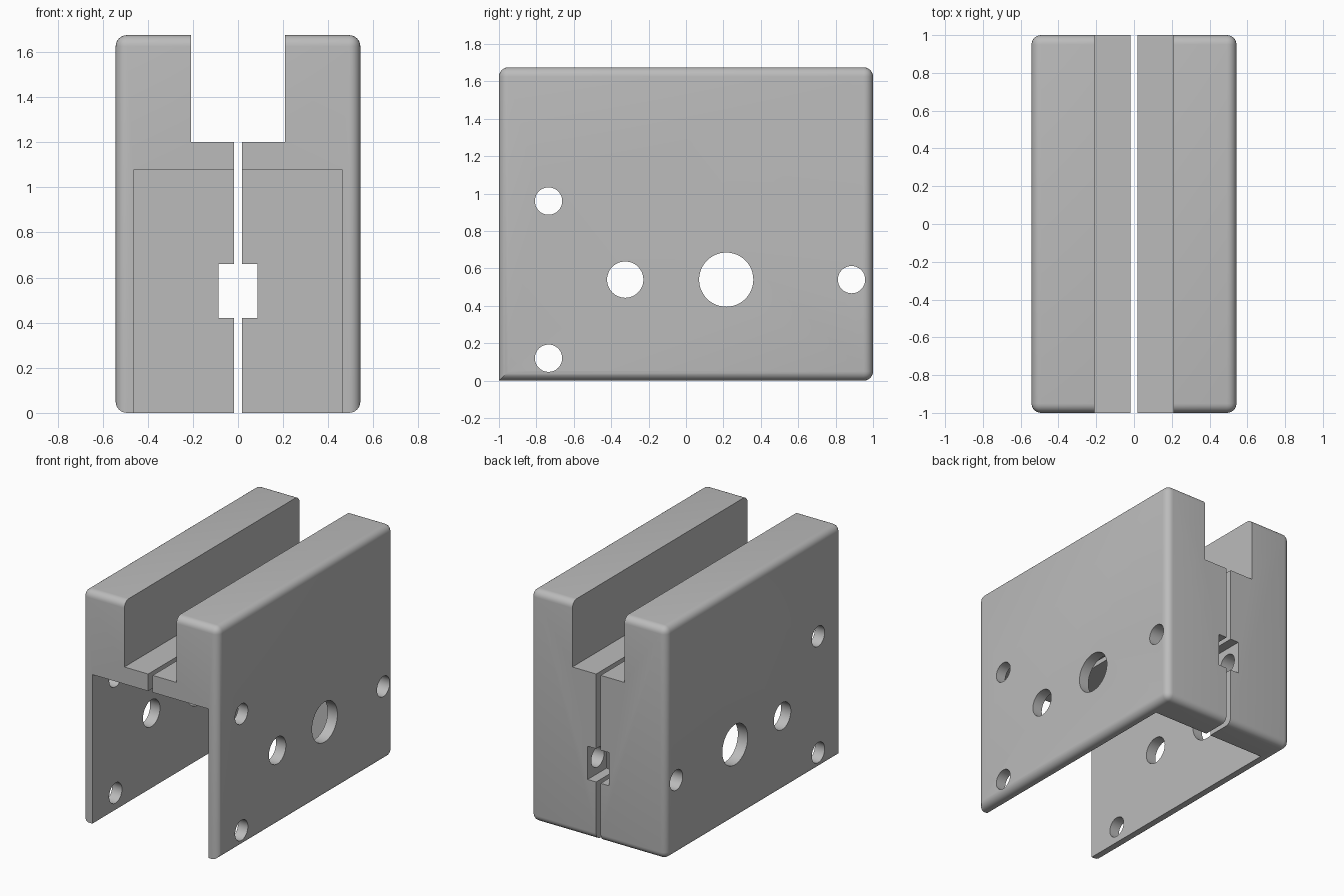
import bpy, bmesh, math
from mathutils import Matrix, Vector

if "Cube" in bpy.data.objects:
    bpy.data.objects.remove(bpy.data.objects["Cube"])

WIDTH, LENGTH, HEIGHT = 1.085, 2.0, 1.675
FILLET = 0.05

grey = bpy.data.materials.new("plain grey")
grey.use_nodes = True
colour = (0.5, 0.5, 0.5, 1)
grey.diffuse_color = colour
grey.node_tree.nodes["Principled BSDF"].inputs["Base Color"].default_value = colour


def make_object(name, bm):
    mesh = bpy.data.meshes.new(name)
    bmesh.ops.recalc_face_normals(bm, faces=bm.faces)
    bm.to_mesh(mesh)
    bm.free()
    mesh.materials.append(grey)
    obj = bpy.data.objects.new(name, mesh)
    bpy.context.collection.objects.link(obj)
    return obj


def box_mesh(low, high):
    low, high = Vector(low), Vector(high)
    bm = bmesh.new()
    place = Matrix.Translation((low + high) / 2) @ Matrix.Diagonal((high - low).to_4d())
    bmesh.ops.create_cube(bm, size=1, matrix=place)
    return bm


def cylinder_mesh(y, z, radius):
    bm = bmesh.new()
    place = Matrix.Translation((0, y, z)) @ Matrix.Rotation(math.pi / 2, 4, "Y")
    bmesh.ops.create_cone(bm, cap_ends=True, segments=48, radius1=radius,
                          radius2=radius, depth=3, matrix=place)
    return bm


# Outer block, rounded everywhere but along the bottom front edge
bm = box_mesh((-WIDTH / 2, -LENGTH / 2, 0), (WIDTH / 2, LENGTH / 2, HEIGHT))
rounded = [e for e in bm.edges if not all(v.co.y < 0 and v.co.z < 0.1 for v in e.verts)]
bmesh.ops.bevel(bm, geom=rounded, offset=FILLET, segments=6, profile=0.5, affect="EDGES")
left_half = make_object("left_half", bm)

# Cutters: other half with the gap, top channel, inner cavity, rear window
cutters = [
    box_mesh((-2, -2, -1), (0.018, 2, 3)),
    box_mesh((-1, -2, 1.2), (0.208, 2, 3)),
    box_mesh((-1, -2, -1), (0.464, 0.785, 1.077)),
    box_mesh((-1, 0.5, 0.42), (0.086, 2, 0.66)),
]
# Cross holes for axles and bolts
for y, z, radius in [(-0.735, 0.96, 0.073), (-0.735, 0.12, 0.073), (-0.325, 0.54, 0.097),
                     (0.215, 0.54, 0.145), (0.885, 0.54, 0.073)]:
    cutters.append(cylinder_mesh(y, z, radius))

helpers = []
for cutter_mesh in cutters:
    cutter = make_object("cutter", cutter_mesh)
    cutter.hide_render = True
    helpers.append(cutter)
    cut = left_half.modifiers.new("cut", "BOOLEAN")
    cut.operation, cut.solver, cut.object = "DIFFERENCE", "EXACT", cutter

# Bake the cuts and drop the helpers
graph = bpy.context.evaluated_depsgraph_get()
baked = bpy.data.meshes.new_from_object(left_half.evaluated_get(graph))
left_half.modifiers.clear()
left_half.data = baked
for cutter in helpers:
    bpy.data.objects.remove(cutter)

# Mirrored twin
bm = bmesh.new()
bm.from_mesh(baked)
bmesh.ops.scale(bm, vec=(-1, 1, 1), verts=bm.verts)
right_half = make_object("right_half", bm)

# Smooth fillets and holes, crisp edges elsewhere
bpy.ops.object.select_all(action="DESELECT")
for half in (left_half, right_half):
    half.select_set(True)
bpy.context.view_layer.objects.active = left_half
bpy.ops.object.shade_smooth_by_angle(angle=math.radians(30))
